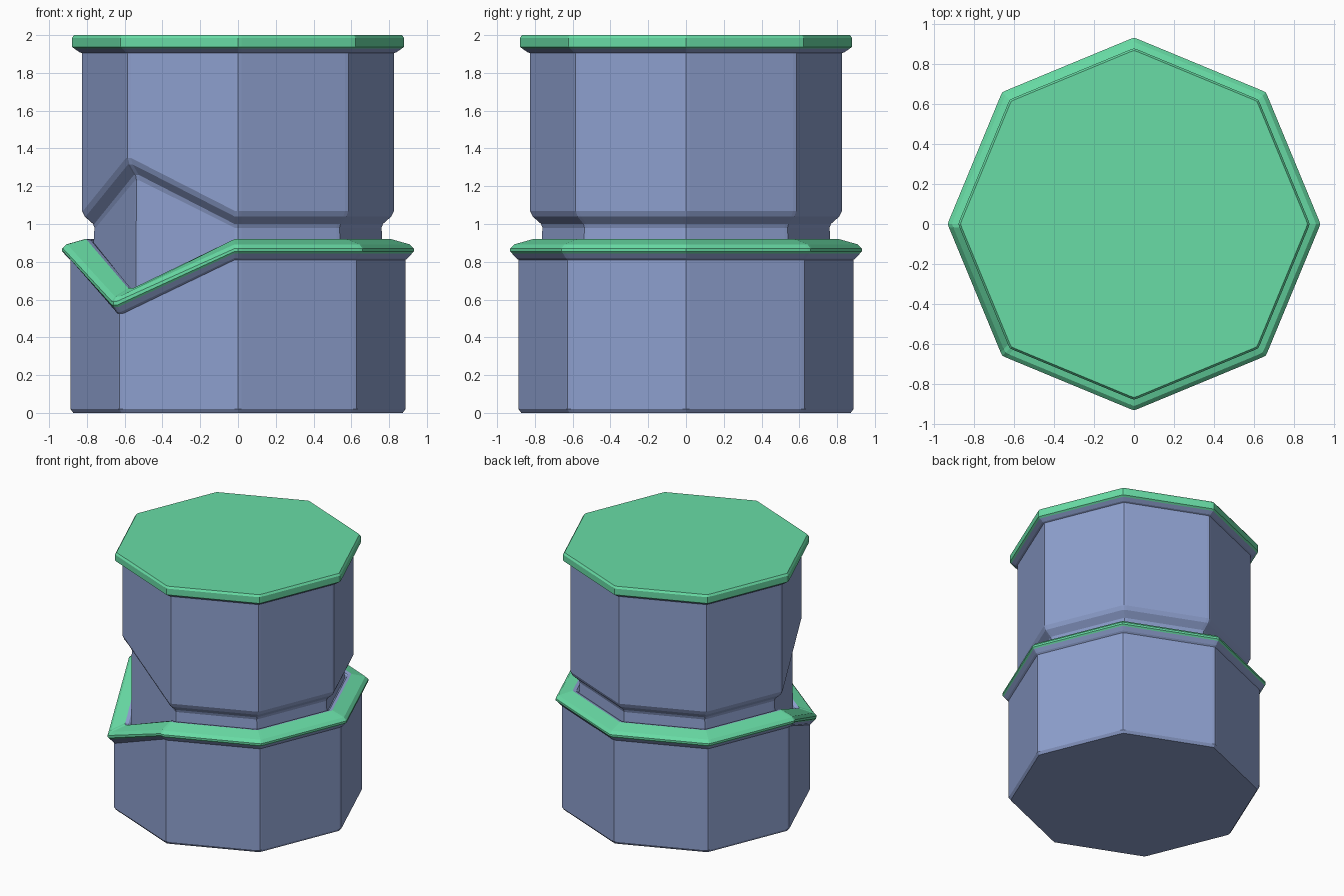
import bpy
import math

if "Cube" in bpy.data.objects:
    bpy.data.objects.remove(bpy.data.objects["Cube"])

SIDES = 8
NOTCH = 5          # corner at 225 degrees (front left) where the collar dips


def material(name, color):
    m = bpy.data.materials.new(name)
    m.diffuse_color = color
    m.use_nodes = True
    m.node_tree.nodes["Principled BSDF"].inputs["Base Color"].default_value = m.diffuse_color
    return m


blue = material("blue", (0.27, 0.35, 0.62, 1))
green = material("green", (0.14, 0.72, 0.38, 1))


def ring(r, z, shift):
    """Octagon with narrow rounded corners; the notch corner moves by shift."""
    pts = []
    for i in range(SIDES):
        a = math.radians(45 * i)
        dz = shift if i == NOTCH else 0
        for out, side in ((-0.006, -0.018), (0, 0), (-0.006, 0.018)):
            x, y = r + out, side
            pts.append((x * math.cos(a) - y * math.sin(a),
                        x * math.sin(a) + y * math.cos(a), z + dz))
    return pts


def loft(name, profile, mat, cap_bottom=False, cap_top=False):
    """Join octagon rings (radius, height, notch shift) from bottom to top."""
    verts, faces = [], []
    n = SIDES * 3
    for row in profile:
        verts += ring(*row)
    for k in range(len(profile) - 1):
        a, b = k * n, (k + 1) * n
        for i in range(n):
            j = (i + 1) % n
            faces.append((a + i, a + j, b + j, b + i))
    if cap_bottom:
        faces.append(tuple(reversed(range(n))))
    if cap_top:
        faces.append(tuple(range(len(verts) - n, len(verts))))
    mesh = bpy.data.meshes.new(name)
    mesh.from_pydata(verts, [], faces)
    mesh.materials.append(mat)
    obj = bpy.data.objects.new(name, mesh)
    bpy.context.collection.objects.link(obj)
    return obj


# Lower body, flaring out under the collar
loft("lower_body", [(0.872, 0, 0), (0.887, 0.02, 0), (0.887, 0.81, -0.285),
                    (0.90, 0.82, -0.285), (0.922, 0.845, -0.285)],
     blue, cap_bottom=True)

# Green collar that dips at one corner
loft("collar", [(0.922, 0.845, -0.285), (0.932, 0.855, -0.285),
                (0.932, 0.87, -0.28), (0.91, 0.892, -0.275),
                (0.81, 0.92, -0.26)], green)

# Recessed neck, ending under the upper body
loft("neck", [(0.81, 0.92, -0.26), (0.785, 0.915, -0.26),
              (0.765, 0.895, -0.26), (0.76, 0.98, 0.25),
              (0.767, 1.0, 0.26)], blue)

# Upper body with raised notch in its lower edge and a lip under the lid
loft("upper_body", [(0.767, 1.0, 0.26), (0.812, 1.04, 0.275),
                    (0.826, 1.07, 0.28), (0.826, 1.905, 0),
                    (0.84, 1.91, 0), (0.866, 1.928, 0)], blue)

# Green lid
loft("lid", [(0.866, 1.928, 0), (0.879, 1.937, 0), (0.879, 1.985, 0),
             (0.868, 2.0, 0)], green, cap_top=True)
